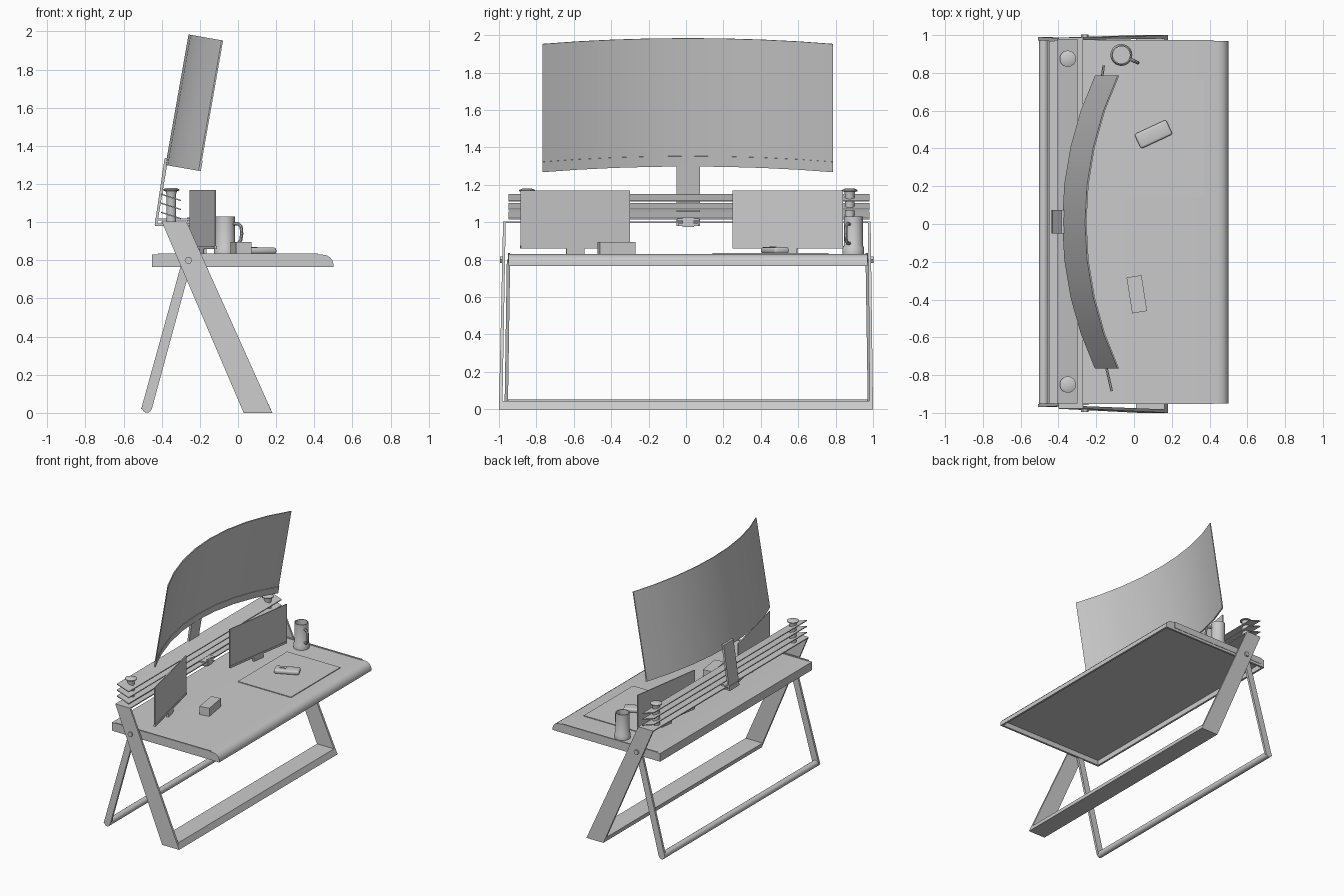
import bpy, bmesh, math
from mathutils import Matrix, Vector

if "Cube" in bpy.data.objects:
    bpy.data.objects.remove(bpy.data.objects["Cube"])

grey = bpy.data.materials.new("plain grey")
grey.diffuse_color = (0.6, 0.6, 0.6, 1)
grey.use_nodes = True
grey.node_tree.nodes["Principled BSDF"].inputs["Base Color"].default_value = grey.diffuse_color


def finish(name, bm, smooth=False):
    bmesh.ops.recalc_face_normals(bm, faces=bm.faces)
    me = bpy.data.meshes.new(name)
    bm.to_mesh(me)
    bm.free()
    me.materials.append(grey)
    ob = bpy.data.objects.new(name, me)
    bpy.context.collection.objects.link(ob)
    if smooth:
        bpy.ops.object.select_all(action='DESELECT')
        ob.select_set(True)
        bpy.context.view_layer.objects.active = ob
        bpy.ops.object.shade_smooth_by_angle(angle=math.radians(35))
    return ob


def loft(name, a, b, smooth=False, cut=None):
    """Solid between two matching outlines."""
    bm = bmesh.new()
    va, vb = [bm.verts.new(p) for p in a], [bm.verts.new(p) for p in b]
    bm.faces.new(va)
    bm.faces.new(vb[::-1])
    n = len(a)
    for i in range(n):
        j = (i + 1) % n
        bm.faces.new((va[i], vb[i], vb[j], va[j]))
    if cut:
        cut(bm)
    return finish(name, bm, smooth)


def extrude_y(name, prof, y0, y1, smooth=False, cut=None):
    return loft(name, [(x, y0, z) for x, z in prof], [(x, y1, z) for x, z in prof], smooth, cut)


def box(name, c, s, rot=0.0, bevel=0.0):
    bm = bmesh.new()
    bmesh.ops.create_cube(bm, size=1, matrix=Matrix.Translation(c) @ Matrix.Rotation(rot, 4, 'Z')
                          @ Matrix.Diagonal((*s, 1)))
    if bevel:
        bmesh.ops.bevel(bm, geom=bm.edges[:], offset=bevel, segments=3, affect='EDGES', profile=0.5)
    return finish(name, bm, bevel > 0)


def lathe(name, prof, c, axis='Z', n=24):
    """Spin (radius, height) rows into a closed round part."""
    bm = bmesh.new()
    rot = Matrix.Rotation(-math.pi / 2, 3, 'X') if axis == 'Y' else Matrix.Identity(3)
    rings = [[bm.verts.new(rot @ Vector((r * math.cos(2 * math.pi * i / n), r * math.sin(2 * math.pi * i / n), h))
                           + Vector(c)) for i in range(n)] for r, h in prof]
    for p, q in zip(rings, rings[1:]):
        for i in range(n):
            j = (i + 1) % n
            bm.faces.new((p[i], p[j], q[j], q[i]))
    bm.faces.new(rings[0])
    bm.faces.new(rings[-1])
    return finish(name, bm, True)


# Desktop: rounded front nose, hollow underside
def hollow(bm):
    bm.normal_update()
    bmesh.ops.recalc_face_normals(bm, faces=bm.faces)
    f = min(bm.faces, key=lambda f: f.calc_center_median().z)
    bmesh.ops.inset_individual(bm, faces=[f], thickness=0.022)
    ret = bmesh.ops.extrude_discrete_faces(bm, faces=[f])
    bmesh.ops.translate(bm, verts=ret['faces'][0].verts, vec=(0, 0, 0.04))


extrude_y("desktop", [(-0.45, 0.765), (-0.45, 0.83), (0.44, 0.83), (0.465, 0.826), (0.483, 0.815),
                      (0.495, 0.8), (0.5, 0.782), (0.5, 0.765)], -0.95, 0.97, True, hollow)
for y in (-0.947, 0.967):
    box("desktop_edge_trim", (0.0, y, 0.81), (0.84, 0.012, 0.05))

# Front frame: flat slanted legs, foot bar, top plate
for s, top in ((-1, -0.978), (1, 0.987)):
    def ring(x0, x1, y, z, t):
        return [(x0, y, z), (x1, y, z), (x1, y - s * t, z), (x0, y - s * t, z)]
    loft("front_leg", ring(0.03, 0.18, s, 0, 0.018), ring(-0.40, -0.27, top, 1.003, 0.014))
    # Back leg and hinge bolt
    yb = 0.01 + s * 0.98
    loft("back_leg", ring(-0.508, -0.452, yb, 0.02, 0.018), ring(-0.292, -0.24, yb - s * 0.012, 0.8, 0.018))
    lathe("hinge_bolt", [(0.02, -0.012), (0.02, 0.012)], (-0.26, top + s * 0.004, 0.8), 'Y', 6)
extrude_y("front_foot_bar", [(0.03, 0), (0.18, 0), (0.161, 0.045), (0.011, 0.045)], -0.985, 0.985)
box("frame_top_plate", (-0.335, 0.005, 0.999), (0.13, 1.95, 0.008))
lathe("back_foot_bar", [(0.025, -0.98), (0.025, 0.98)], (-0.478, 0.01, 0.026), 'Y', 16)

# Slatted shelf with two knobbed posts
for z in (1.035, 1.083, 1.13):
    extrude_y("shelf_slat", [(-0.405, z + 0.014), (-0.405, z + 0.021), (-0.3, z - 0.013), (-0.3, z - 0.02)],
              -0.95, 0.98)
for y in (-0.85, 0.875):
    lathe("shelf_post", [(0.026, 1.0), (0.026, 1.15), (0.03, 1.163), (0.043, 1.166), (0.043, 1.172), (0.025, 1.18)],
          (-0.35, y, 0))

# Curved screen leaning forward, built in eight flat segments
TILT = math.radians(10)
UP, OUT = Vector((math.sin(TILT), 0, math.cos(TILT))), Vector((math.cos(TILT), 0, -math.sin(TILT)))
BASE = Vector((-0.38, 0.01, 1.30))


def curved_panel(name, h0, h1, d0, d1, n=8):
    R, half = 1.80, 0.776
    amax = math.asin(half / R)
    bm = bmesh.new()
    rows = []
    for i in range(n + 1):
        a = amax * (2 * i / n - 1)
        p = BASE + OUT * (R * (1 - math.cos(a))) + Vector((0, R * math.sin(a), 0))
        rows.append([bm.verts.new(p + UP * h + OUT * d) for h, d in ((h0, d0), (h1, d0), (h1, d1), (h0, d1))])
    for p, q in zip(rows, rows[1:]):
        for k in range(4):
            m = (k + 1) % 4
            bm.faces.new((p[k], p[m], q[m], q[k]))
    bm.faces.new(rows[0])
    bm.faces.new(rows[-1])
    return finish(name, bm, True)


curved_panel("main_screen", 0.0, 0.695, 0.0, 0.008)
curved_panel("screen_chin", 0.0, 0.056, 0.006, 0.012)

# Screen arm and clamp
extrude_y("screen_arm", [(-0.437, 0.985), (-0.425, 0.98), (-0.365, 1.34), (-0.385, 1.335)], -0.05, 0.075)
box("clamp_lower_plate", (-0.345, 0.012, 0.987), (0.18, 0.11, 0.012))
box("clamp_upper_plate", (-0.345, 0.012, 1.014), (0.18, 0.12, 0.012))
box("clamp_screw", (-0.26, 0.012, 1.0), (0.014, 0.06, 0.05))

# Two upright side screens on slim feet
for (xa, ya), (xb, yb) in (((-0.118, -0.885), (-0.25, -0.3)), ((-0.16, 0.84), (-0.25, 0.25))):
    d = Vector((xb - xa, yb - ya))
    ang = math.atan2(d.y, d.x)
    cx, cy = (xa + xb) / 2, (ya + yb) / 2
    box("side_screen", (cx, cy, 1.015), (d.length, 0.008, 0.31), ang)
    box("side_screen_rim", (cx, cy, 0.868), (d.length, 0.014, 0.016), ang)
    box("side_screen_foot", (cx, cy, 0.846), (0.1, 0.014, 0.034), ang)

# Desk items: mat, mouse, small box
box("desk_mat", (0.135, 0.452, 0.832), (0.47, 0.622, 0.008))
box("mouse", (0.103, 0.475, 0.85), (0.185, 0.085, 0.033), math.radians(25), 0.012)
box("mouse_wheel", (0.07, 0.46, 0.866), (0.04, 0.01, 0.01), math.radians(25))
box("mouse_stripe", (0.092, 0.47, 0.866), (0.012, 0.025, 0.006), math.radians(25))
box("small_box", (0.015, -0.372, 0.862), (0.08, 0.192, 0.066), math.radians(9))

# Mug with curved handle
MX, MY = -0.067, 0.895
lathe("mug", [(0.058, 0.83), (0.058, 0.862), (0.051, 0.875), (0.051, 1.03), (0.045, 1.03), (0.045, 0.85)],
      (MX, MY, 0), n=28)
bm = bmesh.new()
dirn = Vector((0.9, -0.43, 0)).normalized()
side = Vector((-dirn.y, dirn.x, 0))
path = [(0.045, 0.99), (0.075, 0.992), (0.092, 0.978), (0.096, 0.94), (0.09, 0.905), (0.073, 0.888), (0.045, 0.886)]
prev = None
for i, (r, z) in enumerate(path):
    a, b = path[max(i - 1, 0)], path[min(i + 1, len(path) - 1)]
    t = (dirn * (b[0] - a[0]) + Vector((0, 0, b[1] - a[1]))).normalized()
    nrm = t.cross(side)
    c = Vector((MX, MY, z)) + dirn * r
    ring_v = [bm.verts.new(c + 0.009 * (math.cos(k * math.pi / 4) * side + math.sin(k * math.pi / 4) * nrm))
              for k in range(8)]
    if prev:
        for k in range(8):
            m = (k + 1) % 8
            bm.faces.new((prev[k], prev[m], ring_v[m], ring_v[k]))
    prev = ring_v
finish("mug_handle", bm, True)
